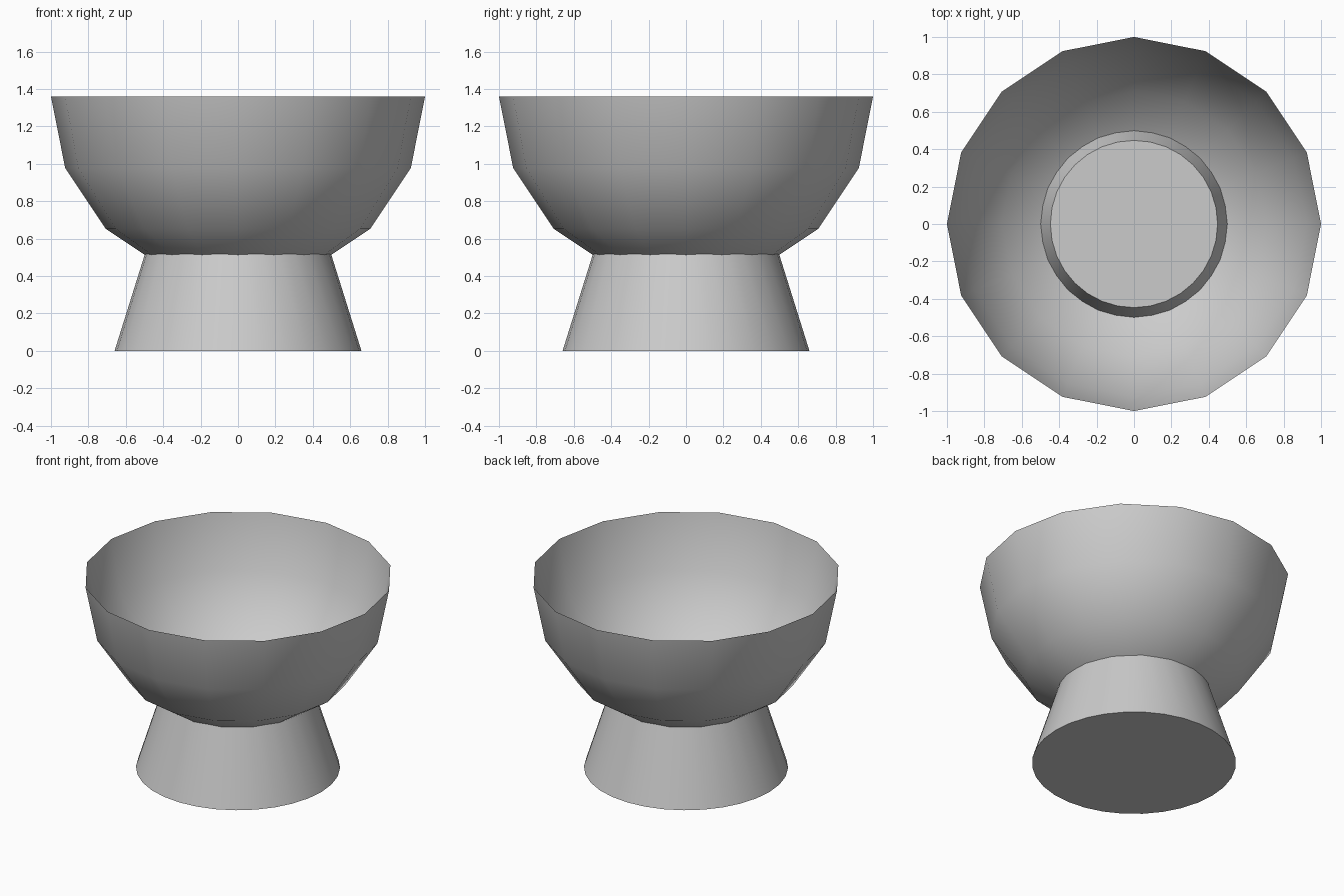
import bpy, bmesh, math

if "Cube" in bpy.data.objects:
    bpy.data.objects.remove(bpy.data.objects["Cube"])

RIM_Z = 1.36
FOOT_H = 0.68


def make_object(name, bm):
    mesh = bpy.data.meshes.new(name)
    bm.to_mesh(mesh)
    bm.free()
    obj = bpy.data.objects.new(name, mesh)
    bpy.context.collection.objects.link(obj)
    return obj


# Bowl: open lower half of a low-poly sphere
bm = bmesh.new()
bmesh.ops.create_uvsphere(bm, u_segments=16, v_segments=8, radius=1.0)
upper = [v for v in bm.verts if v.co.z > 0.01]
bmesh.ops.delete(bm, geom=upper, context='VERTS')
bmesh.ops.translate(bm, verts=bm.verts, vec=(0, 0, RIM_Z))
for f in bm.faces:
    f.smooth = True
make_object("bowl", bm)

# Foot: closed tapered cone whose top pokes up inside the bowl
bm = bmesh.new()
bmesh.ops.create_cone(bm, cap_ends=True, segments=32,
                      radius1=0.66, radius2=0.447, depth=FOOT_H)
bmesh.ops.translate(bm, verts=bm.verts, vec=(0, 0, FOOT_H / 2))
for f in bm.faces:
    f.smooth = len(f.verts) == 4
for e in bm.edges:
    e.smooth = e.calc_face_angle(0) < math.radians(40)
make_object("foot", bm)
